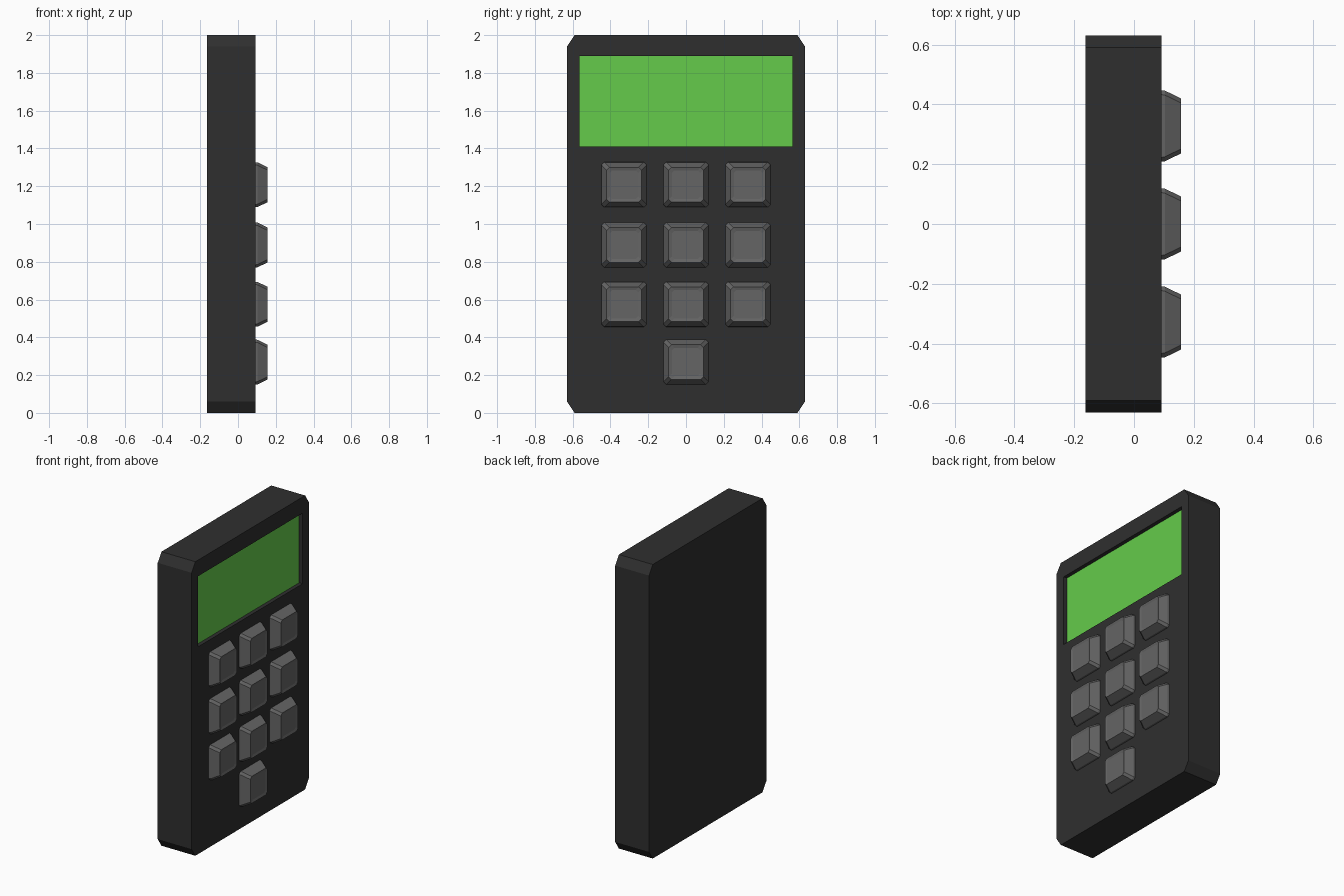
import bpy, bmesh

if "Cube" in bpy.data.objects:
    bpy.data.objects.remove(bpy.data.objects["Cube"])

FRONT = 0.092   # x of the keypad face


def material(name, rgb):
    m = bpy.data.materials.new(name)
    m.diffuse_color = (*rgb, 1)
    m.use_nodes = True
    m.node_tree.nodes["Principled BSDF"].inputs["Base Color"].default_value = m.diffuse_color
    return m


def finish(bm, name, mat, location=(0, 0, 0)):
    bmesh.ops.recalc_face_normals(bm, faces=bm.faces)
    mesh = bpy.data.meshes.new(name)
    bm.to_mesh(mesh)
    bm.free()
    mesh.materials.append(mat)
    ob = bpy.data.objects.new(name, mesh)
    ob.location = location
    bpy.context.collection.objects.link(ob)
    return ob


def octagon(hy, hz, cy, cz):
    """Rectangle outline in y, z with cut corners."""
    return [(-hy + cy, -hz), (hy - cy, -hz), (hy, -hz + cz), (hy, hz - cz),
            (hy - cy, hz), (-hy + cy, hz), (-hy, hz - cz), (-hy, -hz + cz)]


def loft(bm, sections):
    """Skin matching (x, outline) sections and cap both ends."""
    rings = [[bm.verts.new((x, y, z)) for y, z in pts] for x, pts in sections]
    for a, b in zip(rings, rings[1:]):
        n = len(a)
        for i in range(n):
            bm.faces.new((a[i], a[(i + 1) % n], b[(i + 1) % n], b[i]))
    bm.faces.new(rings[0])
    bm.faces.new(rings[-1])


def box(bm, lo, hi):
    loft(bm, [(x, [(lo[1], lo[2]), (hi[1], lo[2]), (hi[1], hi[2]), (lo[1], hi[2])])
              for x in (lo[0], hi[0])])


case_mat = material("case_dark", (0.028, 0.028, 0.028))
screen_mat = material("screen_green", (0.13, 0.60, 0.07))
key_mat = material("key_grey", (0.13, 0.13, 0.13))

# Case: slab with cut corners and a shallow display recess
bm = bmesh.new()
outline = octagon(0.63, 1.0, 0.04, 0.06)
loft(bm, [(-0.163, outline), (FRONT, outline)])
case = finish(bm, "case", case_mat, (0, 0, 1))

bm = bmesh.new()
box(bm, (FRONT - 0.028, -0.563, 1.41), (FRONT + 0.1, 0.563, 1.89))
cutter = finish(bm, "recess_cutter", case_mat)
cut = case.modifiers.new("display_recess", "BOOLEAN")
cut.operation = "DIFFERENCE"
cut.solver = "EXACT"
cut.object = cutter
bpy.context.view_layer.objects.active = case
bpy.ops.object.modifier_apply(modifier=cut.name)
bpy.data.objects.remove(cutter)

# Display panel on the floor of the recess
bm = bmesh.new()
bm.faces.new([bm.verts.new((FRONT - 0.026, y, z)) for y, z in
              ((-0.563, 1.41), (0.563, 1.41), (0.563, 1.89), (-0.563, 1.89))])
finish(bm, "display", screen_mat)

# Keys: tapered caps with cut corners and a slightly dished top
rows = [(1.208, (-1, 0, 1)), (0.889, (-1, 0, 1)), (0.575, (-1, 0, 1)), (0.269, (0,))]
for z, columns in rows:
    for c in columns:
        bm = bmesh.new()
        loft(bm, [(-0.01, octagon(0.12, 0.12, 0.013, 0.013)),
                  (0.012, octagon(0.118, 0.118, 0.015, 0.015)),
                  (0.065, octagon(0.092, 0.092, 0.015, 0.015)),
                  (0.060, octagon(0.075, 0.075, 0.013, 0.013))])
        finish(bm, "key", key_mat, (FRONT, c * 0.328, z))
